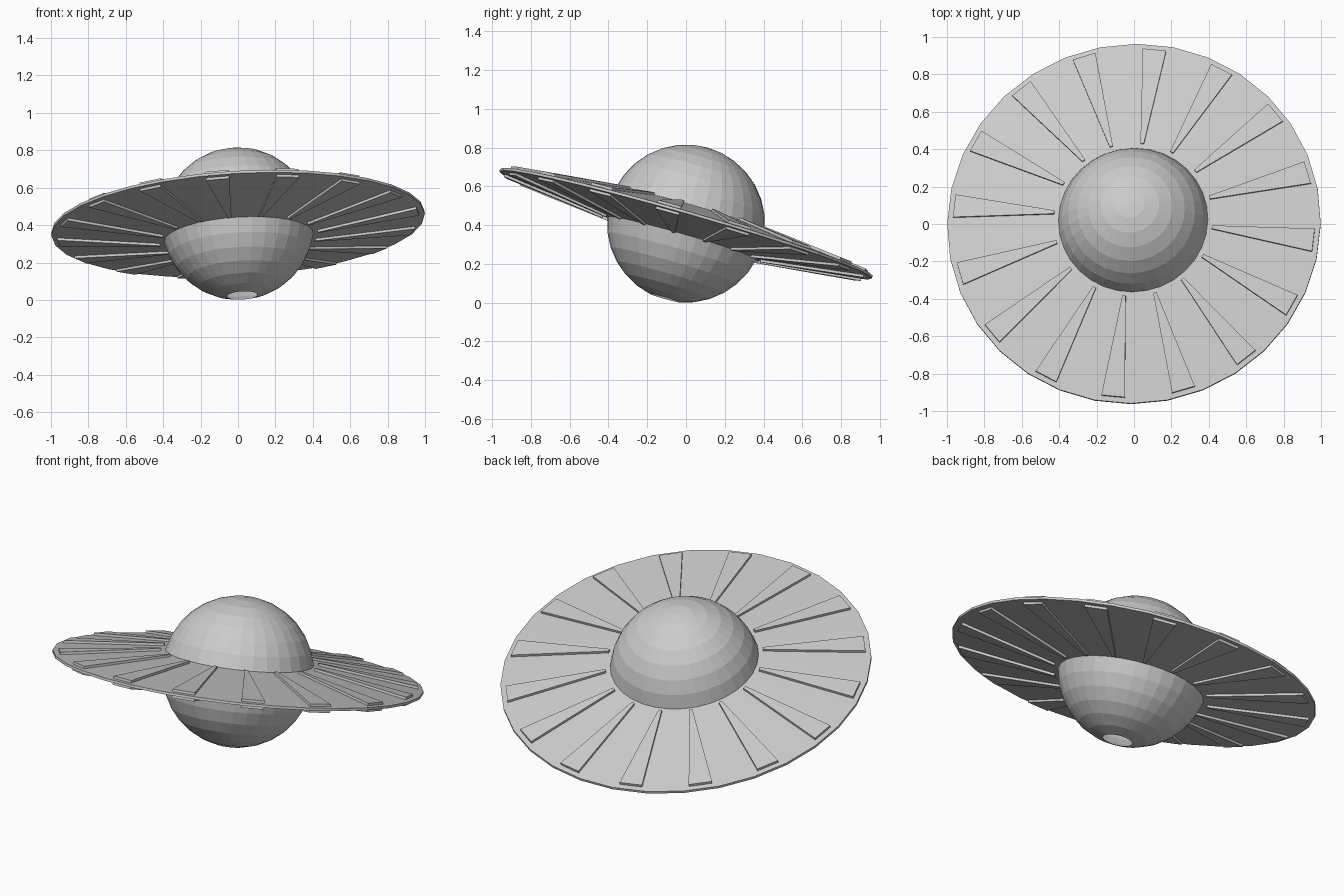
import bpy, bmesh, math
from mathutils import Matrix, Vector

if "Cube" in bpy.data.objects:
    bpy.data.objects.remove(bpy.data.objects["Cube"])

R = 0.408          # globe radius
SEG = 32
TILT = (Matrix.Translation((0, 0, R)) @ Matrix.Rotation(math.radians(-3.4), 4, 'Y')
        @ Matrix.Rotation(math.radians(-16), 4, 'X'))


def add_object(name, bm):
    bmesh.ops.recalc_face_normals(bm, faces=bm.faces[:])
    mesh = bpy.data.meshes.new(name)
    bm.to_mesh(mesh)
    bm.free()
    ob = bpy.data.objects.new(name, mesh)
    bpy.context.collection.objects.link(ob)
    ob.matrix_world = TILT
    return ob


def ring_height(r):
    # half thickness of the tapered ring at radius r
    return 0.007 + (1.0 - r) * 0.119


# globe, open at its lower pole
bm = bmesh.new()
bmesh.ops.create_uvsphere(bm, u_segments=SEG, v_segments=16, radius=R)
pole = min(bm.verts, key=lambda v: v.co.z)
bmesh.ops.delete(bm, geom=[pole], context='VERTS')
add_object("globe", bm)

# tapered ring, thick at the globe and thin at the rim
bm = bmesh.new()
profile = [(0.38, ring_height(0.38)), (1.0, 0.007), (1.0, -0.007), (0.38, -ring_height(0.38))]
loops = [[bm.verts.new((r * math.cos(2 * math.pi * i / SEG), r * math.sin(2 * math.pi * i / SEG), z))
          for i in range(SEG)] for r, z in profile]
for a, b in zip(loops, loops[1:] + loops[:1]):
    for i in range(SEG):
        j = (i + 1) % SEG
        bm.faces.new((a[i], a[j], b[j], b[i]))
add_object("ring", bm)

# wedge panels raised on both faces of the ring
bm = bmesh.new()
outline = [(0.425, -0.009), (0.968, -0.063), (0.968, 0.063), (0.425, 0.009)]
for k in range(16):
    turn = Matrix.Rotation(math.radians(-5.625 + 22.5 * k), 3, 'Z')
    top, low = [[bm.verts.new(turn @ Vector((r, w, side * (ring_height(r) + 0.013))))
                 for r, w in outline] for side in (1, -1)]
    bm.faces.new(top)
    bm.faces.new(low[::-1])
    for i in range(4):
        j = (i + 1) % 4
        bm.faces.new((top[i], low[i], low[j], top[j]))
add_object("ring_panels", bm)
